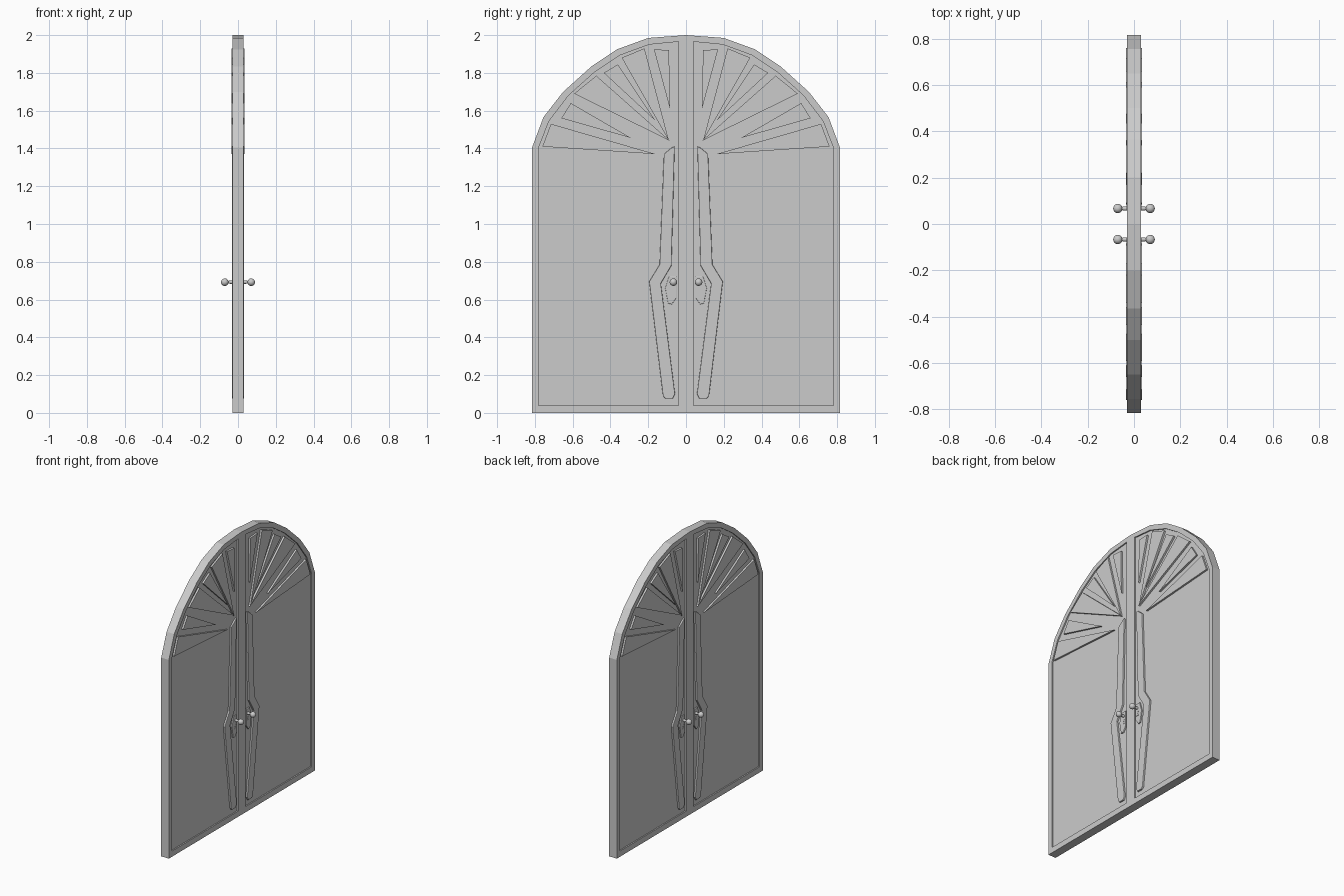
import bpy, bmesh, math
from mathutils import Matrix

if "Cube" in bpy.data.objects:
    bpy.data.objects.remove(bpy.data.objects["Cube"])


def finish(name, bm, axes=(True, True, False)):
    """Make an object mirrored to both faces (x) and both leaves (y)."""
    bmesh.ops.recalc_face_normals(bm, faces=bm.faces)
    me = bpy.data.meshes.new(name)
    bm.to_mesh(me)
    bm.free()
    ob = bpy.data.objects.new(name, me)
    bpy.context.collection.objects.link(ob)
    m = ob.modifiers.new("mirror", 'MIRROR')
    m.use_axis = axes
    m.use_mirror_merge = False
    return ob


def prism(bm, pts, x0, x1, bevel=0.0):
    """Relief with its outline in the yz plane; top edge drawn in by bevel."""
    base = [bm.verts.new((x0, y, z)) for y, z in pts]
    face = bm.faces.new(base)
    top = bmesh.ops.extrude_face_region(bm, geom=[face])['geom']
    verts = [g for g in top if isinstance(g, bmesh.types.BMVert)]
    for v in verts:
        v.co.x = x1
    if bevel:
        tops = [e for e in bm.edges if e.verts[0] in verts and e.verts[1] in verts]
        bmesh.ops.bevel(bm, geom=tops, offset=bevel, segments=2, profile=0.5,
                        affect='EDGES')


# door leaf: outer rim, frame and recessed panel
outer = [(0, 0), (.815, 0), (.815, 1.405), (.755, 1.565), (.65, 1.70),
         (.50, 1.835), (.365, 1.925), (.20, 1.985), (0, 2)]
inner = [(.04, .04), (.78, .04), (.78, 1.405), (.725, 1.545), (.622, 1.68),
         (.483, 1.805), (.35, 1.893), (.195, 1.95), (.04, 1.965)]
PANEL, FRAME, RELIEF = .021, .03, .034
bm = bmesh.new()
loops = [[bm.verts.new((x, y, z)) for y, z in pts] for pts, x in
         ((outer, 0), (outer, FRAME), (inner, FRAME), (inner, PANEL))]
n = len(outer)
for a, b in zip(loops, loops[1:]):
    for i in range(n):
        j = (i + 1) % n
        bm.faces.new((a[i], a[j], b[j], b[i]))
bm.faces.new(loops[-1])
finish("door_leaf", bm)

# sunburst rays
rays = [
    [(.09, 1.92), (.17, 1.925), (.085, 1.61)],
    [(.34, 1.88), (.22, 1.93), (.09, 1.44)],
    [(.435, 1.80), (.36, 1.845), (.16, 1.545)],
    [(.592, 1.69), (.475, 1.785), (.085, 1.44)],
    [(.66, 1.56), (.61, 1.64), (.29, 1.455)],
    [(.76, 1.41), (.715, 1.53), (.16, 1.37)],
]
bm = bmesh.new()
for r in rays:
    prism(bm, r, PANEL - .002, RELIEF)
finish("sunburst_rays", bm)

# bent vertical strip beside the centre seam
bm = bmesh.new()
prism(bm, [(.06, 1.41), (.075, 1.405), (.117, 1.37), (.14, .785), (.195, .695),
           (.122, .09), (.11, .076), (.07, .076), (.058, .10), (.133, .685),
           (.077, .78)], PANEL - .002, .033, .004)
finish("curved_strip", bm)

# lock plate
bm = bmesh.new()
prism(bm, [(.05, .725), (.09, .725), (.11, .66), (.095, .58), (.075, .575),
           (.05, .61)], PANEL - .002, .030, .003)
finish("lock_plate", bm)

# keyhole surround
bm = bmesh.new()
prism(bm, [(.06, .665), (.08, .665), (.075, .65), (.08, .635), (.06, .635),
           (.065, .65)], .028, .032)
finish("keyhole", bm)

# knobs: stem and ball
turn = Matrix.Rotation(math.pi / 2, 4, 'Y')
bm = bmesh.new()
bmesh.ops.create_cone(bm, cap_ends=True, segments=16, radius1=.011, radius2=.006,
                      depth=.042, matrix=Matrix.Translation((.042, .067, .692)) @ turn)
bmesh.ops.create_uvsphere(bm, u_segments=16, v_segments=10, radius=.02,
                          matrix=Matrix.Translation((.07, .067, .692)) @ turn)
knob = finish("knobs", bm)
bpy.context.view_layer.objects.active = knob
knob.select_set(True)
bpy.ops.object.shade_smooth_by_angle(angle=math.radians(40))
